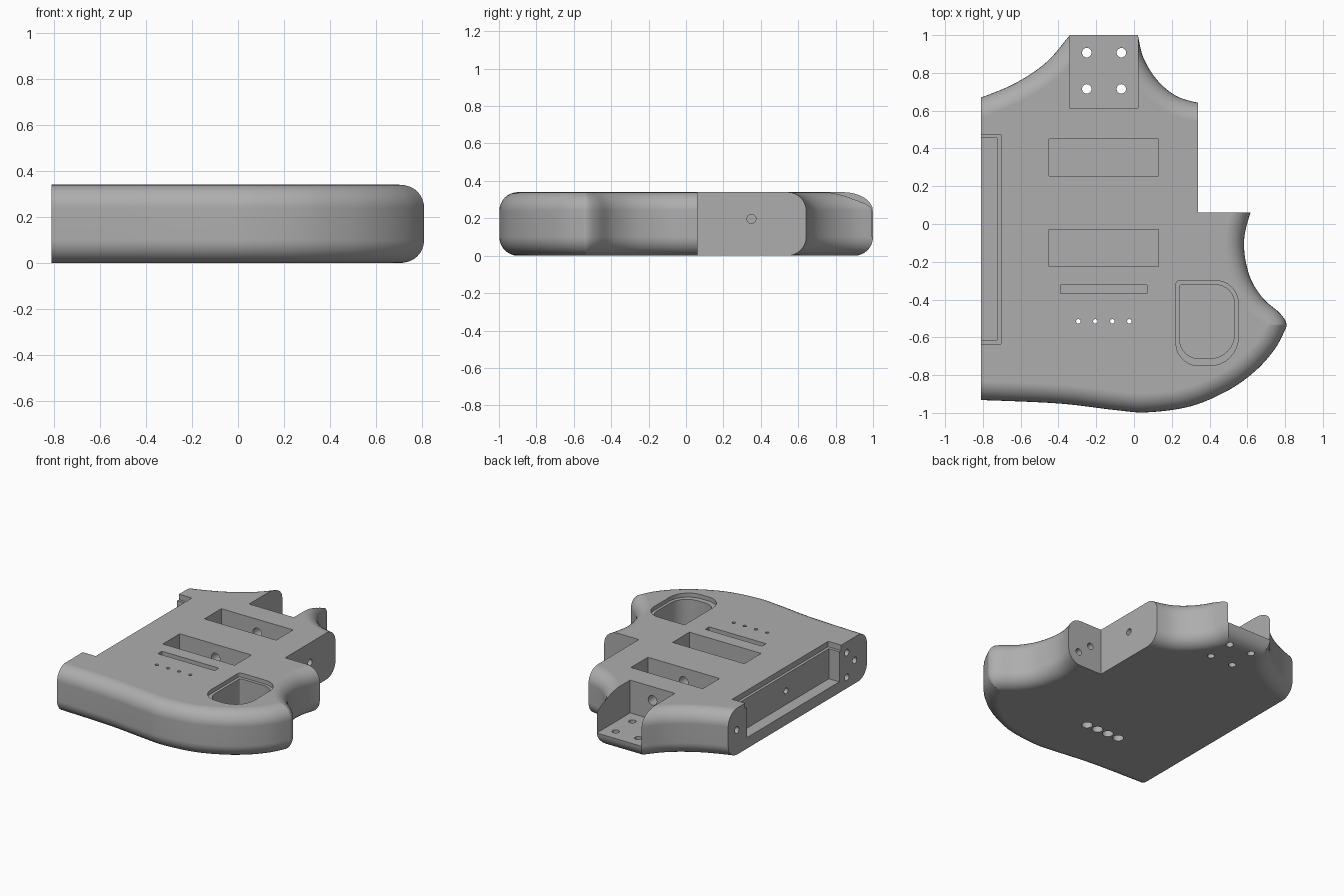
import bpy, bmesh, math
from mathutils import Vector, Matrix
from mathutils.geometry import intersect_point_line

H, R = 0.34, 0.1          # slab height, edge rounding radius

old = bpy.data.objects.get("Cube")
if old:
    bpy.data.objects.remove(old)

grey = bpy.data.materials.new("plain grey")
grey.use_nodes = True
grey.diffuse_color = (0.42, 0.42, 0.42, 1)
grey.node_tree.nodes["Principled BSDF"].inputs["Base Color"].default_value = (0.42, 0.42, 0.42, 1)


def make_object(name, bm):
    bmesh.ops.recalc_face_normals(bm, faces=bm.faces)
    mesh = bpy.data.meshes.new(name)
    bm.to_mesh(mesh)
    bm.free()
    mesh.materials.append(grey)
    ob = bpy.data.objects.new(name, mesh)
    bpy.context.scene.collection.objects.link(ob)
    return ob


def spline(points, steps=6):
    """Catmull-Rom curve through the points."""
    p = [Vector(q) for q in points]
    p = [2 * p[0] - p[1]] + p + [2 * p[-1] - p[-2]]
    out = []
    for a, b, c, d in zip(p, p[1:], p[2:], p[3:]):
        for i in range(steps):
            t = i / steps
            out.append(0.5 * (2 * b + (c - a) * t + (2 * a - 5 * b + 4 * c - d) * t**2
                              + (3 * b - a - 3 * c + d) * t**3))
    return out + [p[-2]]


def inset(loop, d):
    """Move a clockwise loop inward; points that overrun fold onto the last good one."""
    n, out = len(loop), []
    for i, p in enumerate(loop):
        u, v = (p - loop[i - 1]).normalized(), (loop[(i + 1) % n] - p).normalized()
        a, b = Vector((u.y, -u.x)), Vector((v.y, -v.x))
        q = p + (a + b) * d / (1 + a.dot(b))
        near = 9
        for j in range(n):
            s, e = loop[j - 1], loop[j]
            f = max(0, min(1, (q - s).dot(e - s) / (e - s).length_squared))
            near = min(near, (q - s.lerp(e, f)).length)
        out.append(q if near > d * 0.97 - 1e-6 or not out else out[-1])
    return out


# Body outline, running past the flat cut sides
upper_horn = spline([(-0.95, 0.635), (-0.81, 0.67), (-0.62, 0.75), (-0.46, 0.86), (-0.34, 1)])
neck_curve = spline([(0.02, 1), (0.05, 0.88), (0.12, 0.765), (0.22, 0.68), (0.34, 0.642), (0.46, 0.63)])
lower_side = spline([(0.67, 0.16), (0.617, 0.06), (0.582, -0.1), (0.61, -0.27), (0.68, -0.39),
                     (0.77, -0.47), (0.806, -0.525), (0.795, -0.57), (0.74, -0.67), (0.64, -0.78),
                     (0.5, -0.88), (0.3, -0.965), (0.07, -0.997), (-0.1, -0.985), (-0.4, -0.95),
                     (-0.81, -0.932), (-0.95, -0.93)])
outline = upper_horn + neck_curve + [Vector((0.75, 0.55))] + lower_side

# Rounded slab lofted from inset outlines
quarter = [(R * (1 - math.sin(t)), R * (1 - math.cos(t)))
           for t in [math.pi / 2 * k / 8 for k in range(9)]]
levels = quarter + [(d, H - z) for d, z in reversed(quarter)]
bm = bmesh.new()
rings = [[bm.verts.new((q.x, q.y, z)) for q in (inset(outline, d) if d > 1e-6 else outline)]
         for d, z in levels]
for low, high in zip(rings, rings[1:]):
    for i in range(len(low)):
        bm.faces.new((low[i - 1], low[i], high[i], high[i - 1]))
bm.faces.new(rings[0])
bm.faces.new(rings[-1])
bmesh.ops.remove_doubles(bm, verts=bm.verts, dist=1e-5)
body = make_object("body", bm)


def cut(bm):
    cutter = make_object("cutter", bm)
    cutter.hide_render = True
    mod = body.modifiers.new("cut", "BOOLEAN")
    mod.operation, mod.solver, mod.object = "DIFFERENCE", "EXACT", cutter
    bpy.context.view_layer.objects.active = body
    bpy.ops.object.modifier_apply(modifier=mod.name)
    bpy.data.objects.remove(cutter)


def cut_prism(points, z0, z1):
    bm = bmesh.new()
    face = bm.faces.new([bm.verts.new((x, y, z0)) for x, y in points])
    top = bmesh.ops.extrude_face_region(bm, geom=[face])["geom"]
    bmesh.ops.translate(bm, vec=(0, 0, z1 - z0), verts=[v for v in top if isinstance(v, bmesh.types.BMVert)])
    cut(bm)


def cut_box(x0, x1, y0, y1, z0, z1=0.5):
    cut_prism([(x0, y0), (x1, y0), (x1, y1), (x0, y1)], z0, z1)


def cut_hole(start, end, radius, sides=24):
    a, b = Vector(start), Vector(end)
    turn = (b - a).to_track_quat("Z", "Y").to_matrix().to_4x4()
    bm = bmesh.new()
    bmesh.ops.create_cone(bm, cap_ends=True, segments=sides, radius1=radius, radius2=radius,
                          depth=(b - a).length, matrix=Matrix.Translation((a + b) / 2) @ turn)
    cut(bm)


def rounded(x0, x1, y0, y1, radii):
    """Rectangle with one radius per corner, counter-clockwise from lower left."""
    pts = []
    corners = [(x0, y0, 1, 1), (x1, y0, -1, 1), (x1, y1, -1, -1), (x0, y1, 1, -1)]
    for k, ((x, y, sx, sy), r) in enumerate(zip(corners, radii)):
        for i in range(9):
            t = math.pi + math.pi / 2 * (k + i / 8)
            pts.append((x + sx * r + r * math.cos(t), y + sy * r + r * math.sin(t)))
    return pts


# Flat joining sides
cut_box(-1.5, -0.81, -1.5, 1.5, -1, 1)
cut_box(0.338, 1.5, 0.062, 1.5, -1, 1)

# Neck pocket and its screw holes
cut_box(-0.341, 0.021, 0.615, 1.3, 0.1)
for x in (-0.25, -0.067):
    for y in (0.715, 0.907):
        cut_hole((x, y, -0.1), (x, y, 0.2), 0.025)

# Pickup cavities, bridge slot and the wire channel joining them
cut_box(-0.45, 0.13, 0.255, 0.45, 0.15)
cut_box(-0.45, 0.13, -0.225, -0.03, 0.15)
cut_box(-0.39, 0.07, -0.368, -0.322, 0.24)
cut_hole((-0.16, -0.1, 0.24), (-0.16, 0.7, 0.24), 0.035)

# String holes with wider recesses underneath
for k in range(4):
    x = -0.295 + 0.09 * k
    cut_hole((x, -0.515, -0.1), (x, -0.515, 0.5), 0.012, 16)
    cut_hole((x, -0.515, -0.1), (x, -0.515, 0.08), 0.037)

# Control cavity with a cover ledge
cut_prism(rounded(0.222, 0.552, -0.75, -0.3, (0.12, 0.15, 0.12, 0.02)), 0.31, 0.5)
cut_prism(rounded(0.242, 0.532, -0.712, -0.322, (0.1, 0.13, 0.1, 0.012)), 0.06, 0.4)

# Stepped recess along the flat side, with a wire hole
cut_box(-1, -0.705, -0.635, 0.475, 0.3)
cut_box(-1, -0.725, -0.613, 0.455, 0.08)
cut_hole((-0.8, -0.12, 0.18), (-0.4, -0.12, 0.18), 0.022)

# Dowel holes in the joining sides
for y, z in ((-0.7, 0.26), (-0.79, 0.17), (-0.7, 0.08), (0.57, 0.18)):
    cut_hole((-0.9, y, z), (-0.73, y, z), 0.024)
cut_hole((0.2, 0.35, 0.197), (0.5, 0.35, 0.197), 0.024)
for x, z in ((0.43, 0.18), (0.53, 0.1)):
    cut_hole((x, -0.05, z), (x, 0.2, z), 0.024)

# Smooth rounding, crisp cut edges
bpy.ops.object.select_all(action="DESELECT")
body.select_set(True)
bpy.context.view_layer.objects.active = body
bpy.ops.object.shade_smooth_by_angle(angle=math.radians(30))
weighted = body.modifiers.new("even shading", "WEIGHTED_NORMAL")
weighted.keep_sharp = True
